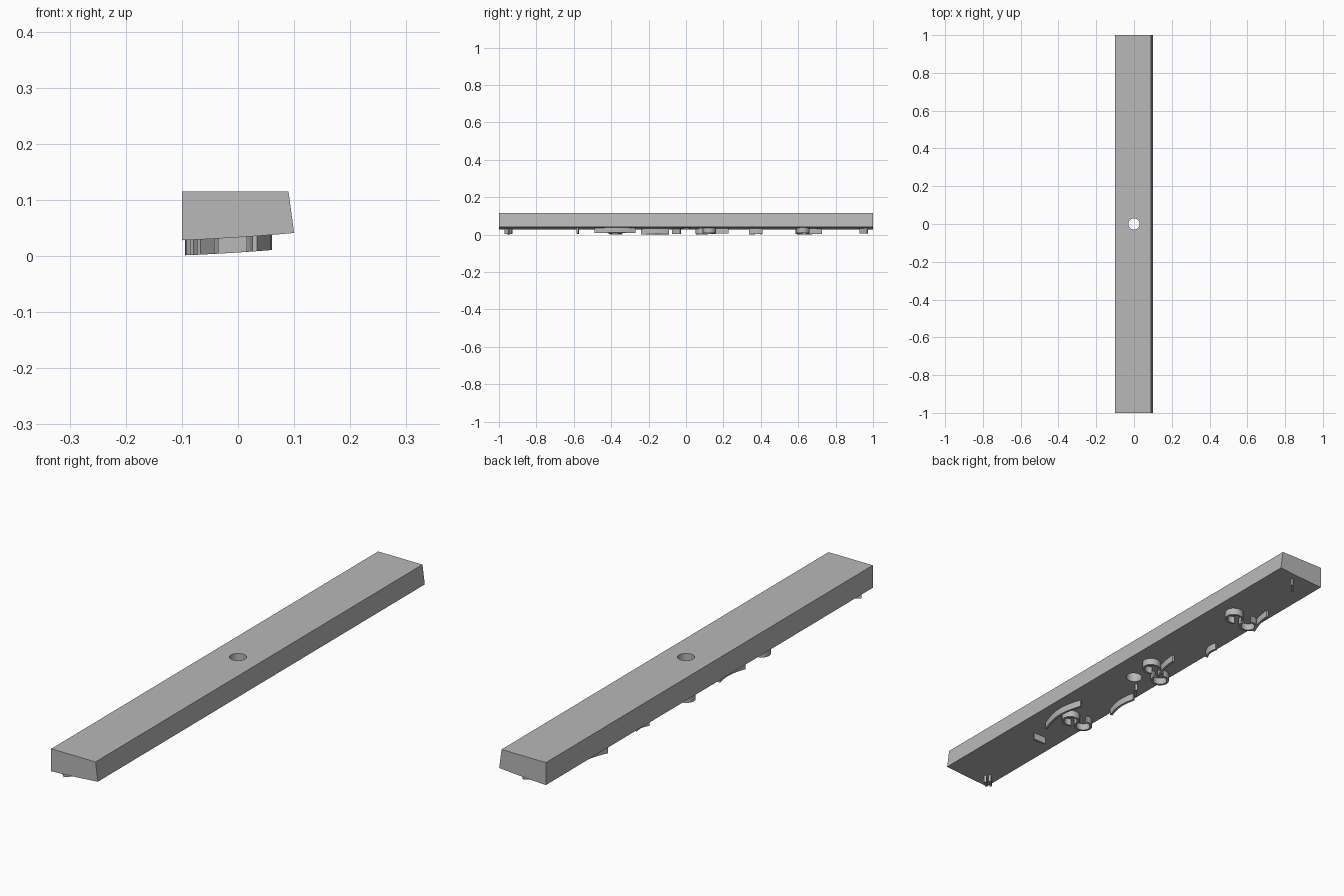
import bpy, bmesh, math
from mathutils import Vector

cube = bpy.data.objects.get("Cube")
if cube:
    bpy.data.objects.remove(cube, do_unlink=True)

grey = bpy.data.materials.new("plain grey")
grey.use_nodes = True
grey.diffuse_color = (0.48, 0.48, 0.48, 1)
grey.node_tree.nodes["Principled BSDF"].inputs["Base Color"].default_value = grey.diffuse_color

RIB_DEPTH = 0.027
RIB_WIDTH = 0.009


def underside(x):
    """Height of the gently curved underside."""
    d = x + 0.1
    return 0.028 + 0.04 * d + 0.125 * d * d


def finish(name, bm):
    bmesh.ops.recalc_face_normals(bm, faces=bm.faces)
    mesh = bpy.data.meshes.new(name)
    bm.to_mesh(mesh)
    bm.free()
    mesh.materials.append(grey)
    obj = bpy.data.objects.new(name, mesh)
    bpy.context.collection.objects.link(obj)
    return obj


def smooth(obj):
    bpy.ops.object.select_all(action="DESELECT")
    obj.select_set(True)
    bpy.context.view_layer.objects.active = obj
    bpy.ops.object.shade_smooth_by_angle(angle=math.radians(30))


def rib(name, path):
    """Thin upright wall along a path, hanging from the underside."""
    pts = [Vector(p) for p in path]
    bm = bmesh.new()
    rings = []
    for i, p in enumerate(pts):
        along = (pts[min(i + 1, len(pts) - 1)] - pts[max(i - 1, 0)]).normalized()
        side = Vector((-along.y, along.x)) * RIB_WIDTH / 2
        ring = []
        for q, drop in ((p + side, -0.003), (p - side, -0.003), (p - side, RIB_DEPTH), (p + side, RIB_DEPTH)):
            ring.append(bm.verts.new((q.x, q.y, underside(q.x) - drop)))
        rings.append(ring)
    for a, b in zip(rings, rings[1:]):
        for k in range(4):
            n = (k + 1) % 4
            bm.faces.new((a[k], a[n], b[n], b[k]))
    bm.faces.new(rings[0])
    bm.faces.new(rings[-1])
    smooth(finish(name, bm))


def bow(a, b, bulge, steps=10):
    """Shallow arc from a to b, pushed towards +x by the bulge."""
    a, b = Vector(a), Vector(b)
    return [a.lerp(b, t / steps) + Vector((bulge * math.sin(math.pi * t / steps), 0))
            for t in range(steps + 1)]


def loop(x, y, start, sweep, r=0.031, steps=22):
    """Open ring around a centre."""
    angles = [math.radians(start + sweep * i / steps) for i in range(steps + 1)]
    return [(x + r * math.cos(t), y + r * math.sin(t)) for t in angles]


# Main bar: cross-section swept along its length
bm = bmesh.new()
section = [(-0.1, 0.115), (0.09, 0.115)]
section += [(x, underside(x)) for x in (0.1 - 0.2 * i / 8 for i in range(9))]
face = bm.faces.new([bm.verts.new((x, -1, z)) for x, z in section])
swept = bmesh.ops.extrude_face_region(bm, geom=[face])
bmesh.ops.translate(bm, vec=(0, 2, 0),
                    verts=[v for v in swept["geom"] if isinstance(v, bmesh.types.BMVert)])
bar = finish("bar", bm)

# Central through hole
bm = bmesh.new()
bmesh.ops.create_cone(bm, cap_ends=True, segments=40, radius1=0.03, radius2=0.03, depth=0.4)
cutter = finish("hole_cutter", bm)
cutter.hide_render = True
cut = bar.modifiers.new("hole", "BOOLEAN")
cut.object = cutter
cut.solver = "EXACT"
bpy.ops.object.select_all(action="DESELECT")
bar.select_set(True)
bpy.context.view_layer.objects.active = bar
bpy.ops.object.modifier_apply(modifier=cut.name)
bpy.data.objects.remove(cutter, do_unlink=True)
smooth(bar)

# Straight ribs
straight = [((0.02, 0.97), (-0.015, 0.932)),
            ((-0.036, -0.03), (-0.068, -0.073)),
            ((0.016, -0.58), (-0.035, -0.576)),
            ((-0.045, -0.945), (-0.07, -0.968)),
            ((-0.055, -0.93), (-0.082, -0.955))]
for i, ends in enumerate(straight):
    rib(f"straight_rib_{i + 1}", ends)

# Long bowed ribs
bowed = [((-0.06, 0.728), (-0.09, 0.61), 0.006),
         ((-0.07, 0.408), (-0.08, 0.34), 0.008),
         ((-0.007, 0.228), (-0.035, 0.105), 0.006),
         ((-0.076, -0.092), (-0.085, -0.238), 0.012),
         ((0.038, -0.272), (0.03, -0.488), 0.022)]
for i, (a, b, bulge) in enumerate(bowed):
    rib(f"bowed_rib_{i + 1}", bow(a, b, bulge))

# Pairs of open ring ribs
pairs = [((0.02, 0.625), (-0.05, 0.622)),
         ((0.016, 0.125), (-0.058, 0.085)),
         ((-0.002, -0.38), (-0.058, -0.375))]
for i, (outer, inner) in enumerate(pairs):
    rib(f"outer_ring_rib_{i + 1}", loop(*outer, -130, 280))
    rib(f"inner_ring_rib_{i + 1}", loop(*inner, 75, 290))
